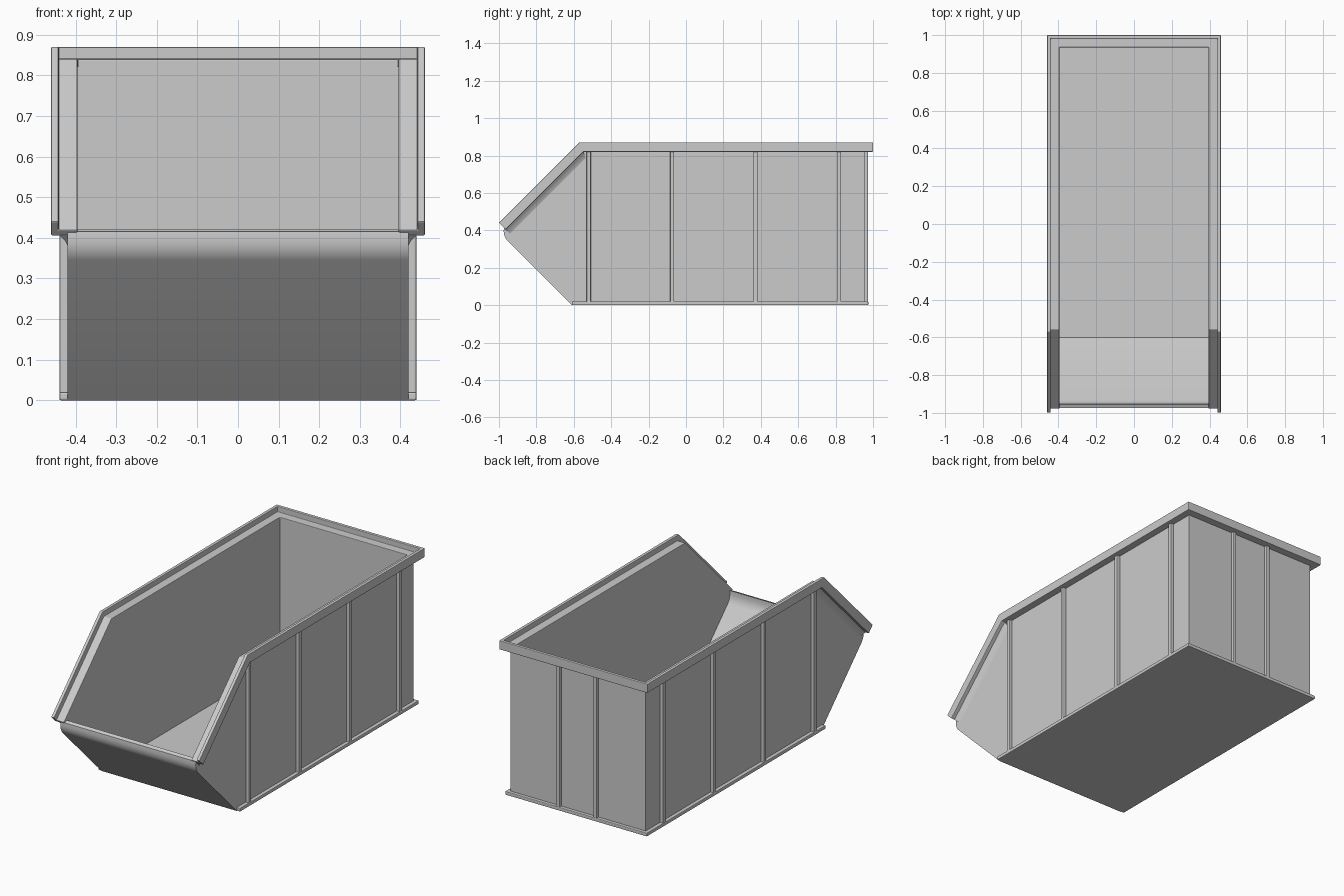
import bpy, bmesh, math

cube = bpy.data.objects.get("Cube")
if cube:
    bpy.data.objects.remove(cube, do_unlink=True)

grey = bpy.data.materials.new("light_grey_plastic")
grey.use_nodes = True
colour = (0.6, 0.6, 0.6, 1)
grey.diffuse_color = colour
grey.node_tree.nodes["Principled BSDF"].inputs["Base Color"].default_value = colour


def loft(name, rings, bevel=0.0):
    """Closed solid skinned through matching rings of points."""
    bm = bmesh.new()
    loops = [[bm.verts.new(p) for p in ring] for ring in rings]
    n = len(loops[0])
    for a, b in zip(loops, loops[1:]):
        for i in range(n):
            j = (i + 1) % n
            bm.faces.new((a[i], a[j], b[j], b[i]))
    bm.faces.new(loops[0])
    bm.faces.new(loops[-1])
    bmesh.ops.recalc_face_normals(bm, faces=bm.faces[:])
    mesh = bpy.data.meshes.new(name)
    bm.to_mesh(mesh)
    bm.free()
    mesh.materials.append(grey)
    obj = bpy.data.objects.new(name, mesh)
    bpy.context.collection.objects.link(obj)
    if bevel:
        mod = obj.modifiers.new("soft_edges", "BEVEL")
        mod.width, mod.segments = bevel, 2
    return obj


def prism(name, profile, half_width):
    return loft(name, [[(x, y, z) for y, z in profile] for x in (-half_width, half_width)])


def box(name, x0, x1, y0, y1, z0, z1, bevel=0.0):
    return loft(name, [[(x0, y0, z), (x1, y0, z), (x1, y1, z), (x0, y1, z)]
                       for z in (z0, z1)], bevel)


def smooth(obj):
    bpy.ops.object.select_all(action="DESELECT")
    obj.select_set(True)
    bpy.context.view_layer.objects.active = obj
    bpy.ops.object.shade_smooth_by_angle(angle=math.radians(35))


# Bin body: side profile hollowed by a cavity that is open at the top
body = prism("bin_body", [(-0.61, 0), (-0.955, 0.345), (-0.965, 0.358), (-0.972, 0.375),
                          (-0.975, 0.395), (-0.973, 0.415), (-0.955, 0.42),
                          (-0.55, 0.825), (0.957, 0.825), (0.957, 0)], 0.42)
cavity = prism("cavity_cutter", [(-0.6, 0.02), (-0.935, 0.355), (-0.948, 0.375),
                                 (-0.953, 0.4), (-0.953, 1), (0.935, 1), (0.935, 0.02)], 0.395)
cut = body.modifiers.new("hollow", "BOOLEAN")
cut.object, cut.solver = cavity, "EXACT"
bpy.context.view_layer.objects.active = body
bpy.ops.object.modifier_apply(modifier="hollow")
bpy.data.objects.remove(cavity, do_unlink=True)
smooth(body)

# Stepped rim: one section (inset, depth) carried round the open edge
SLOPE = math.sqrt(0.5)
section = [(0, 0), (0.018, 0), (0.018, 0.03), (0.065, 0.03), (0.065, 0.05), (0, 0.05)]


def end(s, o, d):
    return (s * (0.46 - o), -1 + d * SLOPE, 0.44 - d * SLOPE)


def bend(s, o, d):
    return (s * (0.46 - o), -0.57 + d * math.tan(math.pi / 8), 0.87 - d)


def corner(s, o, d):
    return (s * (0.46 - o), 1 - o, 0.87 - d)


stations = [(end, 1), (bend, 1), (corner, 1), (corner, -1), (bend, -1), (end, -1)]
loft("rim", [[place(s, o, d) for o, d in section] for place, s in stations], 0.003)

# Flared fillets beneath the sloping rim
flare = [(0.02, 0.048), (0.026, 0.056), (0.034, 0.066), (0.04, 0.082), (0.045, 0.048)]
for side, s in (("left", 1), ("right", -1)):
    smooth(loft(side + "_rim_fillet", [[place(s, o, d) for o, d in flare] for place in (end, bend)]))

# Base flange
box("base_flange", -0.44, 0.44, -0.61, 0.975, 0, 0.02, 0.004)

# Upright ribs on the sides and back
for i in range(4):
    y = -0.52 + 0.446 * i
    for side, s in (("left", 1), ("right", -1)):
        x0, x1 = sorted((s * 0.41, s * 0.439))
        box(f"{side}_rib_{i + 1}", x0, x1, y - 0.011, y + 0.011, 0.015, 0.822, 0.004)
for side, x in (("left", 0.115), ("right", -0.115)):
    box(side + "_back_rib", x - 0.011, x + 0.011, 0.95, 0.973, 0.015, 0.822, 0.004)
